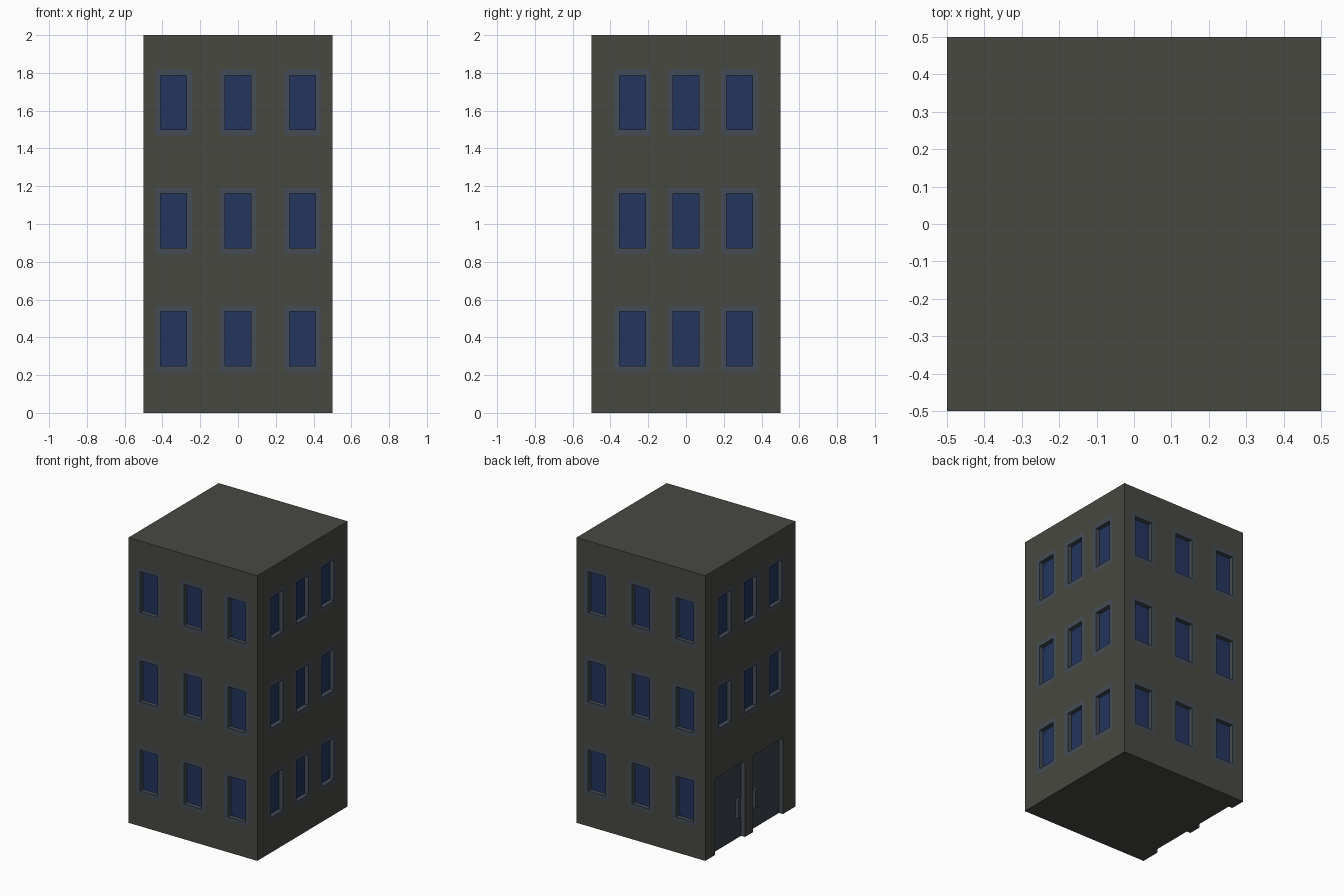
import bpy, bmesh, math
from mathutils import Matrix, Vector

if "Cube" in bpy.data.objects:
    bpy.data.objects.remove(bpy.data.objects["Cube"])

DEPTH = 0.03                      # recess of windows and doors
ROWS = (0.392, 1.017, 1.643)      # window centre heights
WIN_W, WIN_H = 0.136, 0.288
DOORS = ((-0.39, -0.06), (0.03, 0.36))
DOOR_TOP = 0.535


def material(name, rgb):
    m = bpy.data.materials.new(name)
    m.diffuse_color = (*rgb, 1)
    m.use_nodes = True
    m.node_tree.nodes["Principled BSDF"].inputs["Base Color"].default_value = m.diffuse_color
    return m


wall = material("wall_grey", (0.065, 0.065, 0.0545))
frame = material("frame_blue_grey", (0.059, 0.073, 0.093))
glass = material("glass_blue", (0.0168, 0.0356, 0.112))
door = material("door_slate", (0.042, 0.051, 0.073))


def side(k):
    """Matrix taking the front wall to side k: 0 front, 1 right, 2 back, 3 left."""
    return Matrix.Rotation(k * math.pi / 2, 4, 'Z')


def add_box(bm, k, u0, u1, z0, z1, w0, w1):
    """Box on side k; w is the distance outward from the wall."""
    size = Matrix.Diagonal((u1 - u0, w1 - w0, z1 - z0, 1))
    pos = Matrix.Translation(((u0 + u1) / 2, -0.5 - (w0 + w1) / 2, (z0 + z1) / 2))
    bmesh.ops.create_cube(bm, size=1, matrix=side(k) @ pos @ size)


def make(name, bm, *mats):
    me = bpy.data.meshes.new(name)
    bm.to_mesh(me)
    bm.free()
    for m in mats:
        me.materials.append(m)
    ob = bpy.data.objects.new(name, me)
    bpy.context.collection.objects.link(ob)
    return ob


# window positions on all four sides; the left side has doors below
windows = []
for k in range(4):
    off = 0.341 if k % 2 == 0 else 0.283
    for z in ROWS:
        if k == 3 and z == ROWS[0]:
            continue
        windows += [(k, u, z) for u in (-off, 0, off)]

# building block
bm = bmesh.new()
bmesh.ops.create_cube(bm, size=1, matrix=Matrix.Translation((0, 0, 1)) @ Matrix.Diagonal((1, 1, 2, 1)))
body = make("building_body", bm, wall, frame, glass, door)

# recesses
bm = bmesh.new()
for k, u, z in windows:
    add_box(bm, k, u - WIN_W / 2, u + WIN_W / 2, z - WIN_H / 2, z + WIN_H / 2, -DEPTH, 0.1)
for a, b in DOORS:
    add_box(bm, 3, a, b, -0.1, DOOR_TOP, -DEPTH, 0.1)
cutter = make("recess_cutter", bm)
cutter.hide_render = True
mod = body.modifiers.new("recesses", 'BOOLEAN')
mod.operation = 'DIFFERENCE'
mod.solver = 'EXACT'
mod.object = cutter
bpy.context.view_layer.objects.active = body
bpy.ops.object.modifier_apply(modifier=mod.name)
bpy.data.objects.remove(cutter)

# colour recess backs as glass or door, recess sides as frame
for p in body.data.polygons:
    c = p.center
    d = max(abs(c.x), abs(c.y))
    p.material_index = 0
    if abs(p.normal.z) > 0.9 and (c.z < 0.01 or c.z > 1.99):
        continue
    if abs(d - (0.5 - DEPTH)) < 0.002:
        p.material_index = 3 if c.x < -0.4 and c.z < 0.5 and abs(p.normal.x) > 0.9 else 2
    elif d < 0.499:
        p.material_index = 1

# painted surrounds with rounded corners
bm = bmesh.new()
MARGIN, R = 0.031, 0.025
for k, u, z in windows:
    def vert(x, y):
        return bm.verts.new(side(k) @ Vector((u + x, -0.501, z + y)))
    inner, outer = [], []
    for i, (sx, sy) in enumerate(((1, 1), (-1, 1), (-1, -1), (1, -1))):
        inner.append(vert(sx * WIN_W / 2, sy * WIN_H / 2))
        cx, cy = sx * (WIN_W / 2 + MARGIN - R), sy * (WIN_H / 2 + MARGIN - R)
        angles = [math.radians(90 * i + t) for t in (0, 30, 60, 90)]
        outer.append([vert(cx + R * math.cos(t), cy + R * math.sin(t)) for t in angles])
    for i in range(4):
        j = (i + 1) % 4
        for a, b in zip(outer[i], outer[i][1:]):
            bm.faces.new((inner[i], a, b))
        bm.faces.new((inner[i], outer[i][-1], outer[j][0], inner[j]))
make("window_surrounds", bm, frame)

# tiny corner fixings on the glass
bm = bmesh.new()
for k, u, z in windows:
    for sx in (-1, 1):
        for sz in (-1, 1):
            x, h = u + sx * (WIN_W / 2 - 0.018), z + sz * (WIN_H / 2 - 0.016)
            add_box(bm, k, x - 0.003, x + 0.003, h - 0.003, h + 0.003, -DEPTH, -DEPTH + 0.003)
make("window_fixings", bm, frame)

# door handles beside the centre post
bm = bmesh.new()
for u in (-0.11, 0.08):
    add_box(bm, 3, u - 0.015, u + 0.015, 0.15, 0.28, -DEPTH, -0.006)
make("door_handles", bm, frame)
